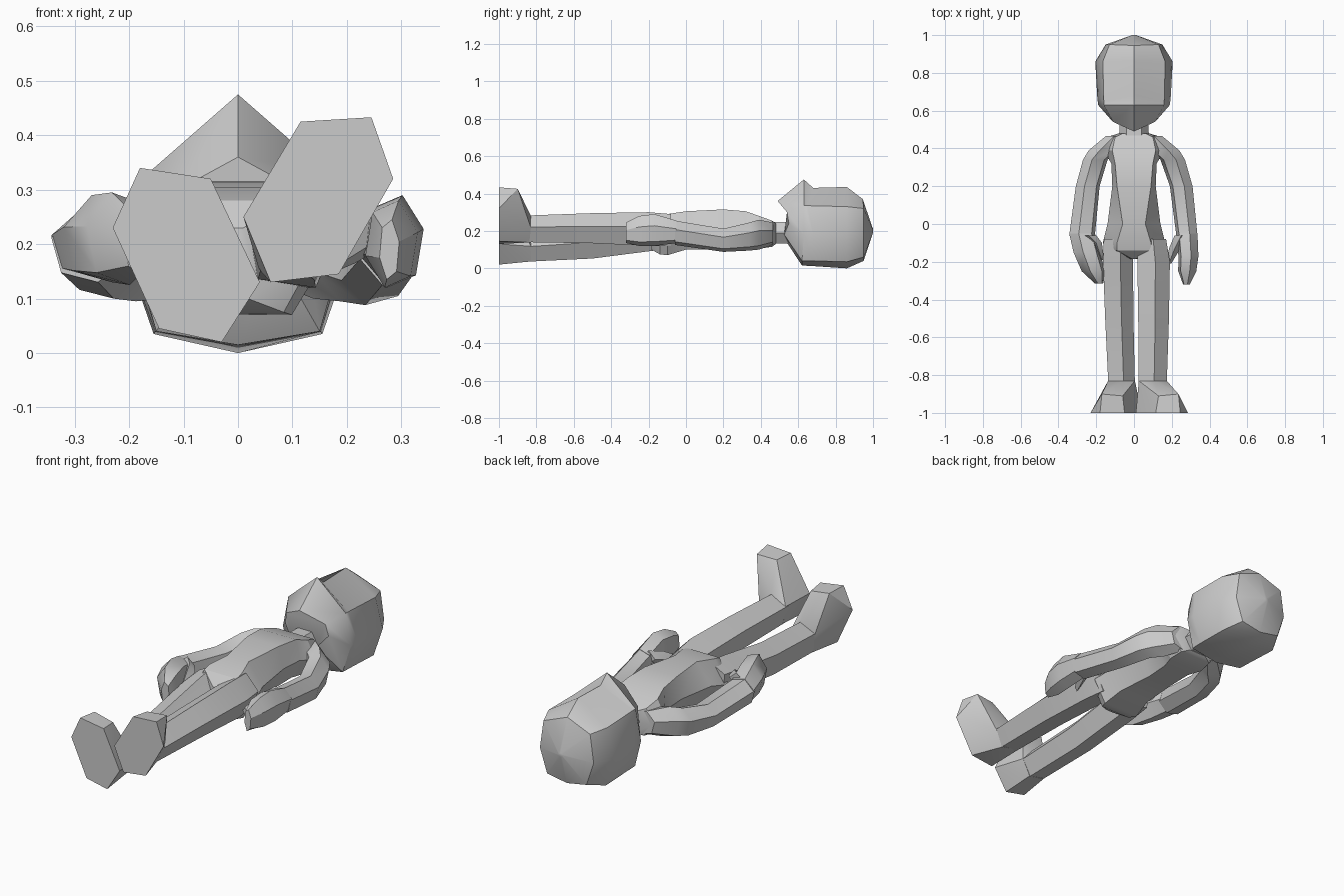
import bpy, bmesh
from math import sin, cos, radians


def finish(name, bm, angle=30):
    bmesh.ops.recalc_face_normals(bm, faces=bm.faces[:])
    me = bpy.data.meshes.new(name)
    bm.to_mesh(me)
    bm.free()
    ob = bpy.data.objects.new(name, me)
    bpy.context.collection.objects.link(ob)
    bpy.ops.object.select_all(action='DESELECT')
    ob.select_set(True)
    bpy.context.view_layer.objects.active = ob
    bpy.ops.object.shade_smooth_by_angle(angle=radians(angle))
    return ob


def skin(bm, rings):
    # bridge consecutive vertex rings and cap the ends
    vr = [[bm.verts.new(p) for p in r] for r in rings]
    n = len(vr[0])
    for a, b in zip(vr, vr[1:]):
        for i in range(n):
            j = (i + 1) % n
            bm.faces.new((a[i], a[j], b[j], b[i]))
    bm.faces.new(vr[0])
    bm.faces.new(vr[-1])


def ring(cx, y, cz, rx, rz, turn=0, n=6):
    # polygon across the y axis, scaled so rx and rz are its true extents
    a = [radians(turn + 360 * i / n) for i in range(n)]
    mx, mz = max(abs(cos(t)) for t in a), max(abs(sin(t)) for t in a)
    return [(cx + rx * cos(t) / mx, y, cz + rz * sin(t) / mz) for t in a]


def loft(name, sections, turn=0, n=6):
    bm = bmesh.new()
    skin(bm, [ring(*s, turn, n) for s in sections])
    return finish(name, bm)


def hull(name, pts):
    bm = bmesh.new()
    for p in pts:
        bm.verts.new(p)
    r = bmesh.ops.convex_hull(bm, input=bm.verts[:])
    junk = {g for g in r['geom_interior'] + r['geom_unused'] if isinstance(g, bmesh.types.BMVert)}
    bmesh.ops.delete(bm, geom=list(junk), context='VERTS')
    bmesh.ops.dissolve_limit(bm, angle_limit=radians(2), verts=bm.verts[:], edges=bm.edges[:])
    return finish(name, bm)


# head: half rings of (x, y, z) from face centreline round to the back
half_rings = [
    [(0, .49, .36), (.11, .54, .30), (.12, .55, .24), (.07, .525, .18), (0, .515, .175)],
    [(0, .63, .475), (.16, .63, .335), (.19, .63, .18), (.15, .62, .04), (0, .62, .015)],
    [(0, .68, .43), (.16, .65, .335), (.195, .68, .18), (.152, .68, .04), (0, .68, .012)],
    [(0, .86, .435), (.165, .86, .33), (.205, .86, .18), (.155, .86, .035), (0, .86, 0)],
    [(0, .945, .37), (.13, .95, .32), (.15, .95, .18), (.11, .95, .06), (0, .95, .04)],
    [(0, 1, .21), (.01, 1, .205), (.01, 1, .2), (.01, 1, .195), (0, 1, .19)],
]
bm = bmesh.new()
skin(bm, [h + [(-x, y, z) for x, y, z in h[3:0:-1]] for h in half_rings])
finish("head", bm, 35)

# neck
loft("neck", [(0, .57, .19, .075, .055), (0, .43, .19, .08, .06)])

# torso: y, bottom, top, half width, half width of the flat front
bm = bmesh.new()
skin(bm, [[(-w, y, (a + b) / 2), (-f, y, b), (f, y, b), (w, y, (a + b) / 2),
           (w * .6, y, a), (-w * .6, y, a)] for y, a, b, w, f in [
    (.48, .13, .24, .08, .06), (.46, .115, .255, .145, .10), (.39, .105, .28, .16, .115),
    (.32, .105, .305, .12, .10), (.2, .10, .315, .115, .09), (0, .10, .305, .14, .06),
    (-.1, .07, .29, .165, .09), (-.14, .075, .28, .14, .09), (-.185, .1, .23, .03, .01)]])
finish("torso", bm)

# legs: five sided with a ridge along the front
loft("right_leg", [
    (.09, -.08, .20, .08, .09), (.10, -.2, .205, .09, .095), (.10, -.5, .21, .085, .085),
    (.095, -.86, .207, .078, .075)], turn=82, n=5)
loft("left_leg", [
    (-.09, -.08, .19, .08, .09), (-.09, -.2, .175, .085, .09), (-.083, -.5, .13, .08, .083),
    (-.07, -.86, .107, .075, .077)], turn=78, n=5)


# feet: flat sole, raised toe edge, ankle ring
def foot(name, sole, toes, ankle):
    hull(name, [(x, -1, z) for x, z in sole] + toes + ring(*ankle, 80, 5))


foot("right_foot",
     [(.115, .425), (.245, .433), (.285, .32), (.185, .145), (.06, .13), (.01, .25)],
     [(.13, -.91, .42), (.235, -.9, .425)], (.095, -.83, .207, .078, .075))
foot("left_foot",
     [(-.18, .34), (-.05, .32), (.04, .13), (-.03, .02), (-.145, .045), (-.23, .23)],
     [(-.17, -.9, .335), (-.06, -.91, .315)], (-.07, -.83, .107, .075, .077))

# arms from shoulder through elbow to wrist
loft("right_arm", [
    (.09, .465, .185, .06, .06), (.16, .39, .18, .08, .08), (.205, .34, .17, .065, .075),
    (.25, .2, .15, .06, .062), (.28, -.06, .19, .056, .065)], turn=15)
loft("left_arm", [
    (-.09, .465, .185, .06, .06), (-.16, .39, .18, .08, .08), (-.205, .34, .17, .065, .075),
    (-.245, .2, .16, .063, .06), (-.275, -.06, .195, .068, .065)], turn=-15)

# hands and thumbs
loft("right_hand", [
    (.28, -.05, .195, .056, .06), (.288, -.17, .205, .053, .085),
    (.282, -.25, .20, .048, .08), (.278, -.32, .19, .018, .055)], turn=15)
loft("left_hand", [
    (-.275, -.05, .2, .068, .06), (-.25, -.15, .21, .07, .08),
    (-.215, -.25, .21, .062, .085), (-.185, -.315, .20, .022, .055)], turn=-15)
loft("right_thumb", [
    (.25, -.06, .22, .035, .035), (.215, -.13, .20, .03, .035), (.185, -.21, .17, .012, .018)], n=4)
loft("left_thumb", [
    (-.24, -.06, .24, .04, .035), (-.2, -.1, .23, .03, .035), (-.17, -.19, .2, .012, .018)], n=4)
